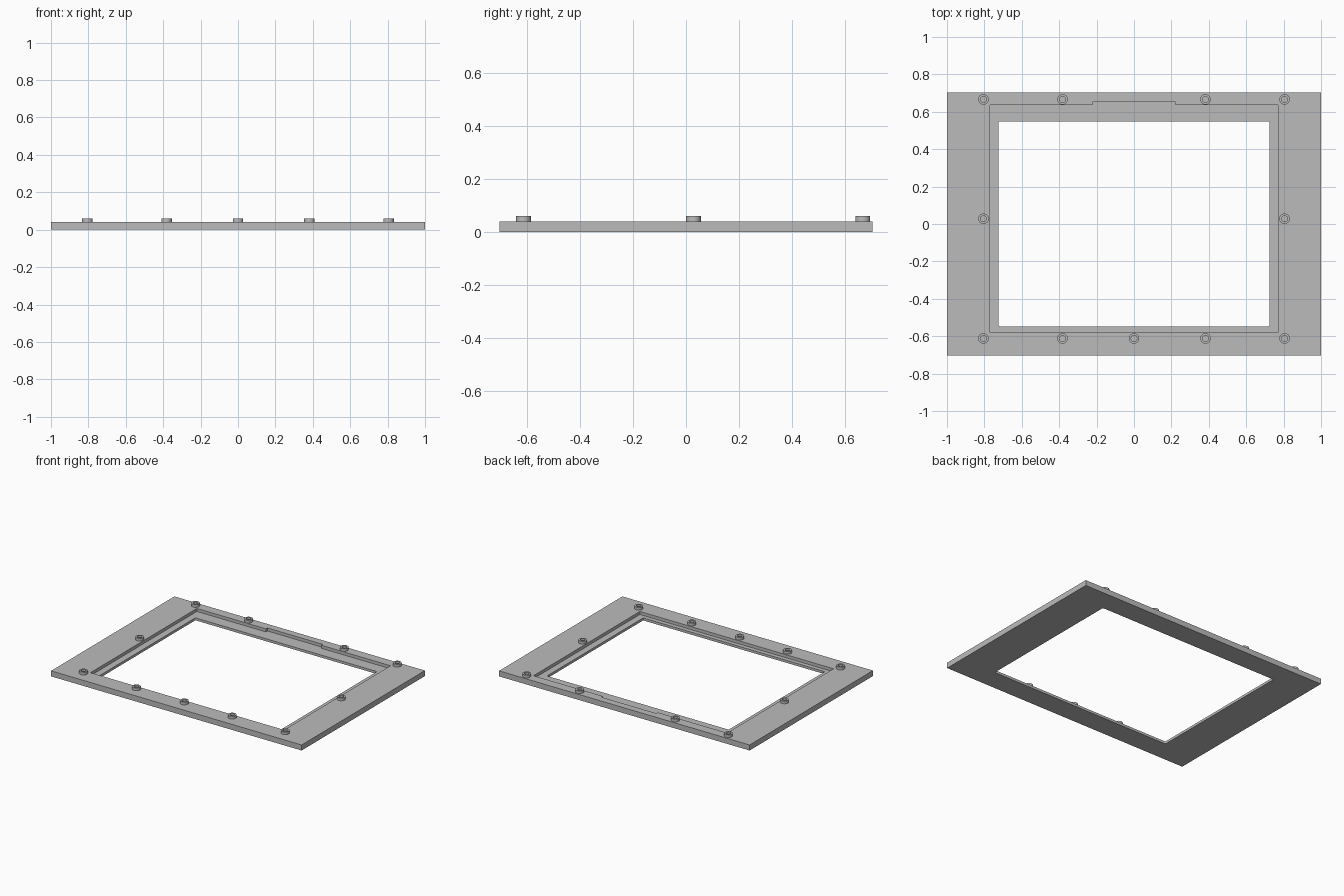
import bpy, bmesh, math
from mathutils import Vector

cube = bpy.data.objects.get("Cube")
if cube:
    bpy.data.objects.remove(cube, do_unlink=True)

THICK, LEDGE, TOP = 0.04, 0.018, 0.06

grey = bpy.data.materials.new("light grey")
grey.use_nodes = True
colour = (0.5, 0.5, 0.5, 1)
grey.diffuse_color = colour
grey.node_tree.nodes["Principled BSDF"].inputs["Base Color"].default_value = colour


def finish(bm, name):
    bmesh.ops.recalc_face_normals(bm, faces=bm.faces)
    mesh = bpy.data.meshes.new(name)
    bm.to_mesh(mesh)
    bm.free()
    mesh.materials.append(grey)
    obj = bpy.data.objects.new(name, mesh)
    bpy.context.collection.objects.link(obj)
    return obj


def rounded_box(x, y0, y1, r, steps=4):
    """Counter-clockwise outline, starting at the front left corner."""
    points = []
    corners = [(-x + r, y0 + r), (x - r, y0 + r), (x - r, y1 - r), (-x + r, y1 - r)]
    for i, (cx, cy) in enumerate(corners):
        for k in range(steps + 1):
            a = math.pi * (1 + i / 2 + k / steps / 2)
            points.append((cx + r * math.cos(a), cy + r * math.sin(a)))
    return points


def loop(bm, outline, z):
    verts = [bm.verts.new((x, y, z)) for x, y in outline]
    return verts, [bm.edges.new((verts[i - 1], verts[i])) for i in range(len(verts))]


def wall(bm, a, b):
    for i in range(len(a)):
        bm.faces.new((a[i - 1], a[i], b[i], b[i - 1]))


# Outlines: outer edge, stepped recess with a tab notch at the back, window
outer = [(-1, -0.703), (1, -0.703), (1, 0.703), (-1, 0.703)]
recess = rounded_box(0.773, -0.578, 0.635, 0.004)
half = len(recess) * 3 // 4
recess[half:half] = [(0.222, 0.635), (0.222, 0.652), (-0.222, 0.652), (-0.222, 0.635)]
window = rounded_box(0.725, -0.547, 0.549, 0.008)

# Frame plate
bm = bmesh.new()
outer_low, outer_top = loop(bm, outer, 0), loop(bm, outer, THICK)
recess_top, recess_low = loop(bm, recess, THICK), loop(bm, recess, LEDGE)
window_top, window_low = loop(bm, window, LEDGE), loop(bm, window, 0)
for a, b in ((outer_low, outer_top), (recess_top, recess_low), (window_top, window_low)):
    wall(bm, a[0], b[0])
for a, b in ((outer_top, recess_top), (recess_low, window_top), (outer_low, window_low)):
    bmesh.ops.triangle_fill(bm, use_beauty=True, edges=a[1] + b[1], normal=Vector((0, 0, 1)))
finish(bm, "frame_plate")


# Hollow screw bosses
def boss(name, x, y):
    bm = bmesh.new()
    profile = [(0.028, THICK), (0.028, TOP), (0.016, TOP), (0.016, THICK + 0.001)]
    rings = []
    for r, z in profile:
        ring = [(x + r * math.cos(a * math.pi / 16), y + r * math.sin(a * math.pi / 16))
                for a in range(32)]
        rings.append(loop(bm, ring, z)[0])
    for a, b in zip(rings, rings[1:]):
        wall(bm, a, b)
    bm.faces.new(rings[-1])
    bm.faces.new(rings[0])
    obj = finish(bm, name)
    bpy.ops.object.select_all(action="DESELECT")
    obj.select_set(True)
    bpy.context.view_layer.objects.active = obj
    bpy.ops.object.shade_smooth_by_angle(angle=math.radians(30))


rows = {"back": (0.666, (-0.805, -0.382, 0.382, 0.805)),
        "middle": (0.028, (-0.805, 0.805)),
        "front": (-0.612, (-0.805, -0.382, 0, 0.382, 0.805))}
for row, (y, xs) in rows.items():
    for i, x in enumerate(xs, 1):
        boss(f"{row}_boss_{i}", x, y)
